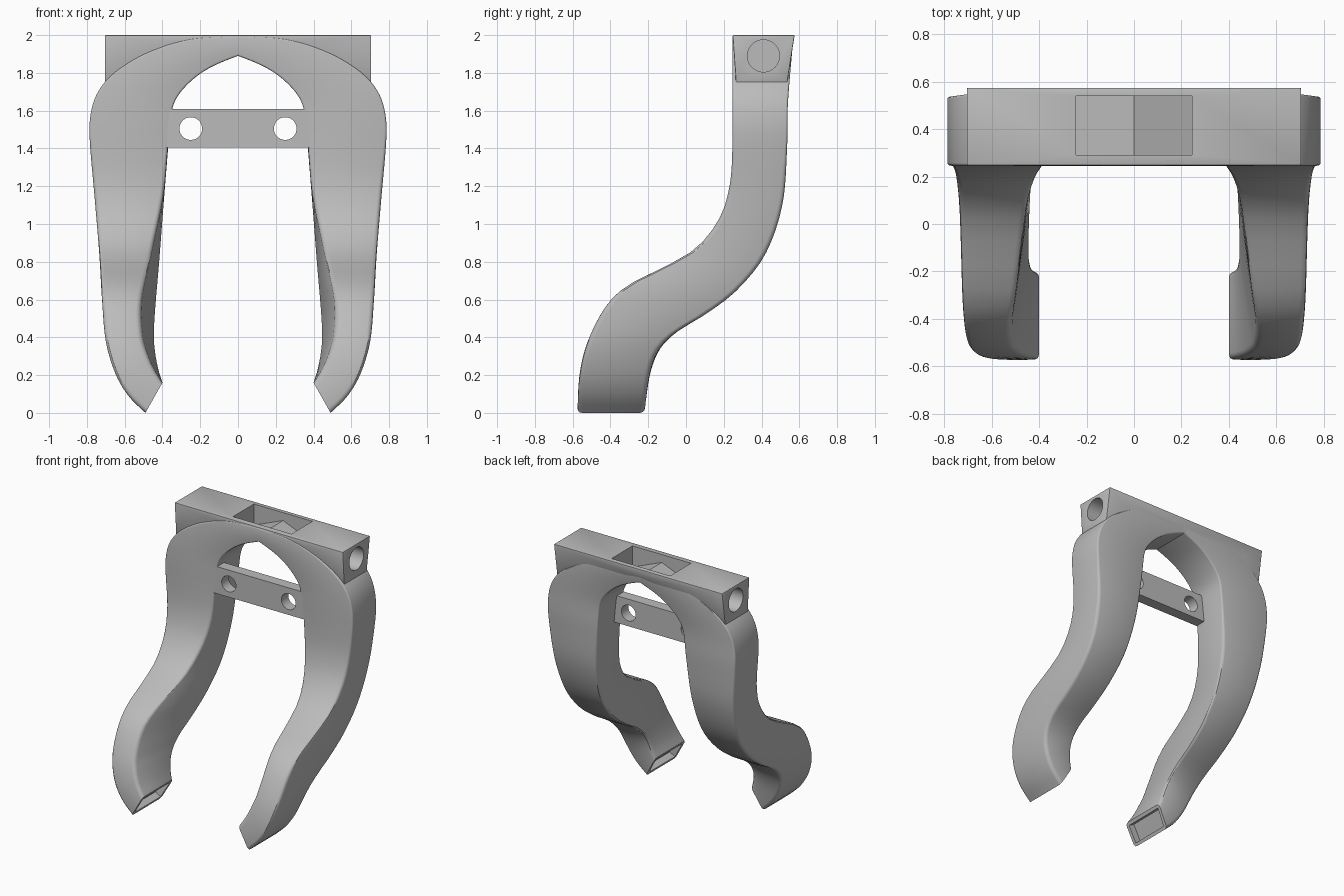
import bpy, bmesh, math
from mathutils import Vector

if "Cube" in bpy.data.objects:
    bpy.data.objects.remove(bpy.data.objects["Cube"], do_unlink=True)

grey = bpy.data.materials.new("plain_grey")
grey.use_nodes = True
grey.diffuse_color = (0.5, 0.5, 0.5, 1)
grey.node_tree.nodes["Principled BSDF"].inputs["Base Color"].default_value = (0.5, 0.5, 0.5, 1)


def spline(points, steps):
    """Smooth curve through control points of any dimension."""
    pts = [points[0]] + list(points) + [points[-1]]
    out = []
    for a, b, c, d in zip(pts, pts[1:], pts[2:], pts[3:]):
        for k in range(steps):
            t = k / steps
            out.append([0.5 * (2*q + (r-p)*t + (2*p - 5*q + 4*r - s)*t*t
                               + (3*q - p - 3*r + s)*t**3)
                        for p, q, r, s in zip(a, b, c, d)])
    return out + [list(points[-1])]


def lookup(curve, z):
    for (z0, y0), (z1, y1) in zip(curve, curve[1:]):
        if z <= z1:
            return y0 + (y1 - y0) * (z - z0) / (z1 - z0)
    return curve[-1][1]


def finish(name, bm):
    bmesh.ops.recalc_face_normals(bm, faces=bm.faces[:])
    mesh = bpy.data.meshes.new(name)
    bm.to_mesh(mesh)
    bm.free()
    mesh.materials.append(grey)
    obj = bpy.data.objects.new(name, mesh)
    bpy.context.collection.objects.link(obj)
    return obj


def prism(name, profile, front, back):
    """Extrude an x-z profile; front and back give y for a height."""
    bm = bmesh.new()
    f = [bm.verts.new((x, front(z), z)) for x, z in profile]
    b = [bm.verts.new((x, back(z), z)) for x, z in profile]
    bm.faces.new(f)
    bm.faces.new(b[::-1])
    n = len(f)
    for i in range(n):
        j = (i + 1) % n
        bm.faces.new((f[i], b[i], b[j], f[j]))
    return finish(name, bm)


def mirrored(half):
    return half + [(-x, z) for x, z in reversed(half) if x > 0]


def cylinder(name, radius, depth, location, rotation):
    bpy.ops.mesh.primitive_cylinder_add(vertices=48, radius=radius, depth=depth,
                                        location=location, rotation=rotation)
    obj = bpy.context.object
    obj.name = name
    obj.data.materials.append(grey)
    return obj


def bevel(obj, width, segments, method):
    m = obj.modifiers.new("bevel", 'BEVEL')
    m.width, m.segments, m.limit_method = width, segments, method


def cut(obj, cutters):
    for c in cutters:
        c.hide_render = True
        m = obj.modifiers.new("cut", 'BOOLEAN')
        m.object, m.operation, m.solver = c, 'DIFFERENCE', 'EXACT'


# Side outline: (height, y) of the front and the back surface
front_y = spline([(0, -.575), (.2, -.565), (.38, -.52), (.57, -.42), (.68, -.3),
                  (.78, -.1), (.87, .05), (1, .16), (1.15, .22), (1.38, .245), (2, .245)], 6)
back_y = spline([(0, -.22), (.2, -.195), (.33, -.15), (.43, -.05), (.52, .1), (.65, .27),
                 (.84, .42), (1.1, .51), (1.4, .535), (1.65, .54), (2, .57)], 6)

# Stations from tip to crown: outer x, outer z, inner front x, inner back x, inner z
stations = spline([
    (.49, 0, .40, .40, .16), (.58, .09, .445, .42, .23), (.65, .21, .485, .435, .32),
    (.70, .38, .51, .44, .42), (.72, .6, .513, .43, .6), (.735, .85, .46, .41, .85),
    (.76, 1.15, .395, .39, 1.15), (.782, 1.4, .372, .37, 1.4), (.785, 1.54, .36, .36, 1.52),
    (.76, 1.66, .345, .345, 1.62), (.70, 1.757, .31, .31, 1.69), (.6, 1.84, .245, .245, 1.76),
    (.45, 1.92, .17, .17, 1.815), (.25, 1.98, .09, .09, 1.855), (0, 1.995, 0, 0, 1.89)], 5)

# Forked legs joined by the pointed arch
bm = bmesh.new()
weight = bm.edges.layers.float.new("bevel_weight_edge")
rings = []
for xo, zo, xf, xb, zi in stations:
    corners = ((xo, lookup(front_y, zo), zo), (xo, lookup(back_y, zo), zo),
               (xb, lookup(back_y, zi), zi), (xf, lookup(front_y, zi), zi))
    rings.append([bm.verts.new(c) for c in corners])
for a, b in zip(rings, rings[1:]):
    for i in range(4):
        j = (i + 1) % 4
        bm.faces.new((a[i], a[j], b[j], b[i]))
    for p, q in zip(a, b):
        # edges soften on the legs and stay crisp on the arch
        bm.edges.get((p, q))[weight] = 1 if p.co.z < 1.3 else 0.4
tip = bm.faces.new(rings[0][::-1])
bmesh.ops.recalc_face_normals(bm, faces=bm.faces[:])
# Recess in the tip
bmesh.ops.inset_region(bm, faces=[tip], thickness=.035)
hole = bmesh.ops.extrude_face_region(bm, geom=[tip])
inward = Vector((.87, 0, .49)) * .05
bmesh.ops.translate(bm, vec=inward, verts=[v for v in hole["geom"]
                                           if isinstance(v, bmesh.types.BMVert)])
if tip.is_valid:
    bmesh.ops.delete(bm, geom=[tip], context='FACES_ONLY')
fork = finish("fork_legs", bm)
mirror = fork.modifiers.new("mirror", 'MIRROR')
mirror.use_clip = True
bevel(fork, .025, 3, 'WEIGHT')

# Top bar, tapering slightly downwards
bar = prism("top_bar", mirrored([(0, 1.93), (.2, 1.9), (.45, 1.83), (.705, 1.742), (.705, 2)]),
            lambda z: .265 - (z - 1.74) * .07, lambda z: .535 + (z - 1.74) * .154)
bevel(bar, .006, 2, 'ANGLE')

# Thin bridge between the legs
bridge = prism("bridge", mirrored([(.4, 1.405), (.4, 1.61)]), lambda z: .247, lambda z: .33)

# Pocket with a pitched floor, bores in the bar ends, holes through the bridge
pocket = prism("pocket_cutter", mirrored([(0, 1.94), (.245, 1.84), (.245, 2.1)]),
               lambda z: .29, lambda z: .54)
bores, holes = [], []
for s in (-1, 1):
    bores.append(cylinder("bore_cutter", .085, .5, (s * .7, .41, 1.89), (0, math.pi / 2, 0)))
    holes.append(cylinder("hole_cutter", .06, .5, (s * .25, .29, 1.505), (math.pi / 2, 0, 0)))
cut(fork, [pocket] + bores)
cut(bar, [pocket] + bores)
cut(bridge, holes)

# Apply the modifiers, smooth the curves and drop the cutters
bpy.ops.object.select_all(action='DESELECT')
for obj in (fork, bar, bridge):
    obj.select_set(True)
bpy.context.view_layer.objects.active = fork
bpy.ops.object.convert(target='MESH')
bpy.ops.object.shade_smooth_by_angle(angle=math.radians(32))
for c in [pocket] + bores + holes:
    bpy.data.objects.remove(c, do_unlink=True)
